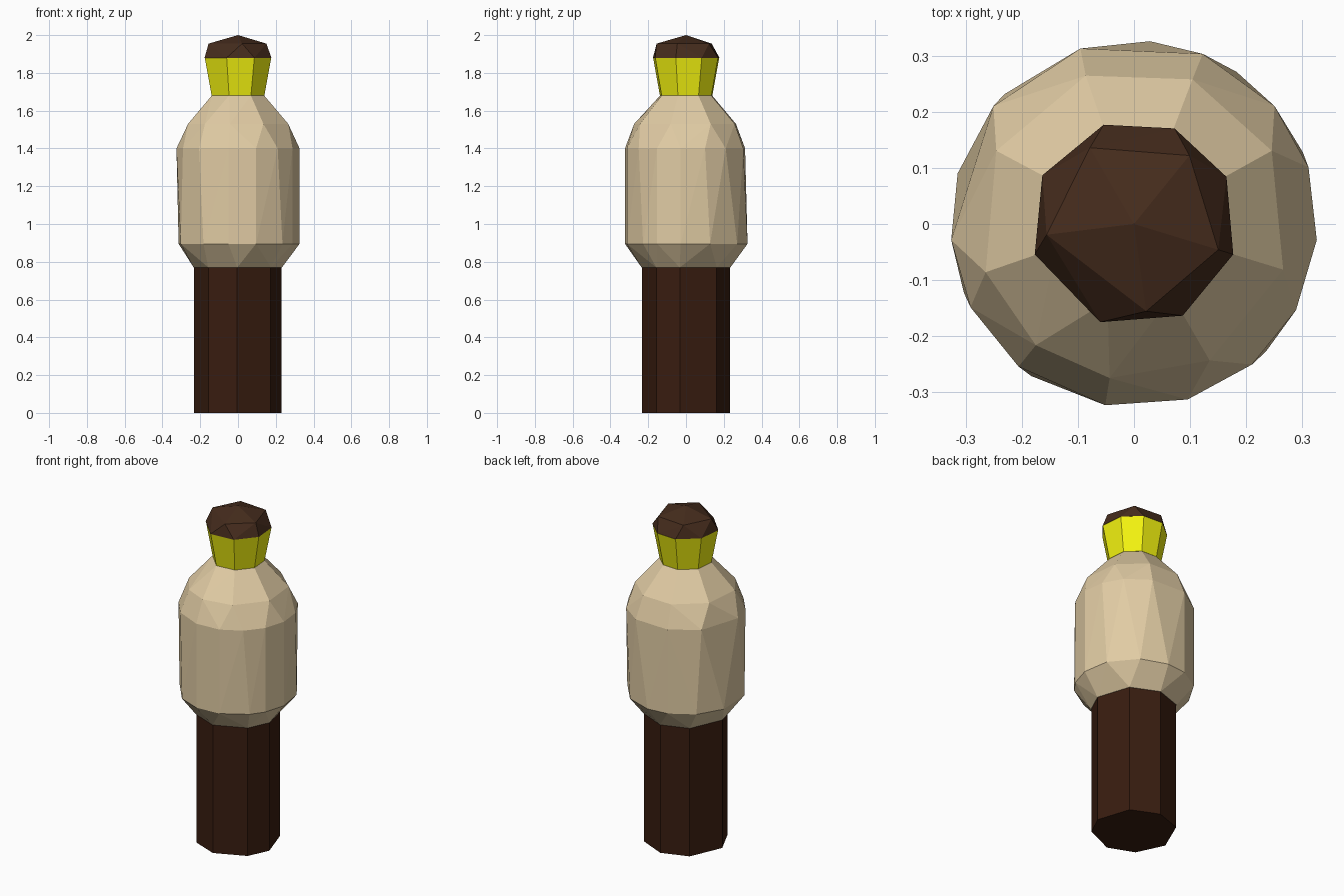
import bpy, bmesh
from math import cos, sin, radians

if "Cube" in bpy.data.objects:
    bpy.data.objects.remove(bpy.data.objects["Cube"])


def material(name, rgb):
    m = bpy.data.materials.new(name)
    m.diffuse_color = (*rgb, 1)
    m.use_nodes = True
    m.node_tree.nodes["Principled BSDF"].inputs["Base Color"].default_value = m.diffuse_color
    return m


def hull_part(name, rings, mat):
    """Flat-sided convex part from rings of (z, radius, angles in degrees)."""
    bm = bmesh.new()
    for z, r, angles in rings:
        for a in angles:
            bm.verts.new((r * cos(radians(a)), r * sin(radians(a)), z))
    bmesh.ops.convex_hull(bm, input=bm.verts[:])
    bmesh.ops.dissolve_limit(bm, angle_limit=radians(1),
                             verts=bm.verts[:], edges=bm.edges[:])
    bmesh.ops.recalc_face_normals(bm, faces=bm.faces[:])
    mesh = bpy.data.meshes.new(name)
    bm.to_mesh(mesh)
    bm.free()
    ob = bpy.data.objects.new(name, mesh)
    bpy.context.collection.objects.link(ob)
    mesh.materials.append(mat)


# Slightly irregular hand-cut outlines
stem_oct = (-8, 44, 88, 130, 183, 228, 269, 318)
neck_oct = (107, 152, 197, 251, 298, 343, 27, 67)
shoulder = (108, 68, 28, -17, -61, -99, -129, -162, 152)
body_top = (107, 68, 40, 18, -5, -28, -50, -73, -99, -129, -153, -175, 140)
body_low = (85, 56, 23, -5, -28, -44, -73, -99, -124, -158, 164, 135, 107)

brown = material("dark_brown", (0.04, 0.012, 0.005))
cap_brown = material("cap_brown", (0.06, 0.025, 0.012))
beige = material("beige", (0.75, 0.60, 0.37))
yellow = material("yellow", (0.9, 0.9, 0.005))

# Lower shaft
hull_part("shaft", [(0, 0.233, stem_oct), (0.77, 0.233, stem_oct)], brown)
# Swollen body with tapered shoulders
hull_part("body", [(0.77, 0.235, stem_oct), (0.895, 0.327, body_low),
                   (1.40, 0.327, body_top), (1.53, 0.278, shoulder),
                   (1.68, 0.145, neck_oct)], beige)
# Flared neck band
hull_part("neck_band", [(1.68, 0.146, neck_oct), (1.88, 0.184, neck_oct)], yellow)
# Faceted cap
hull_part("cap", [(1.88, 0.185, neck_oct), (1.955, 0.157, (120, 51, -17, -82, 187)),
                  (2.0, 0.0, (0,))], cap_brown)
